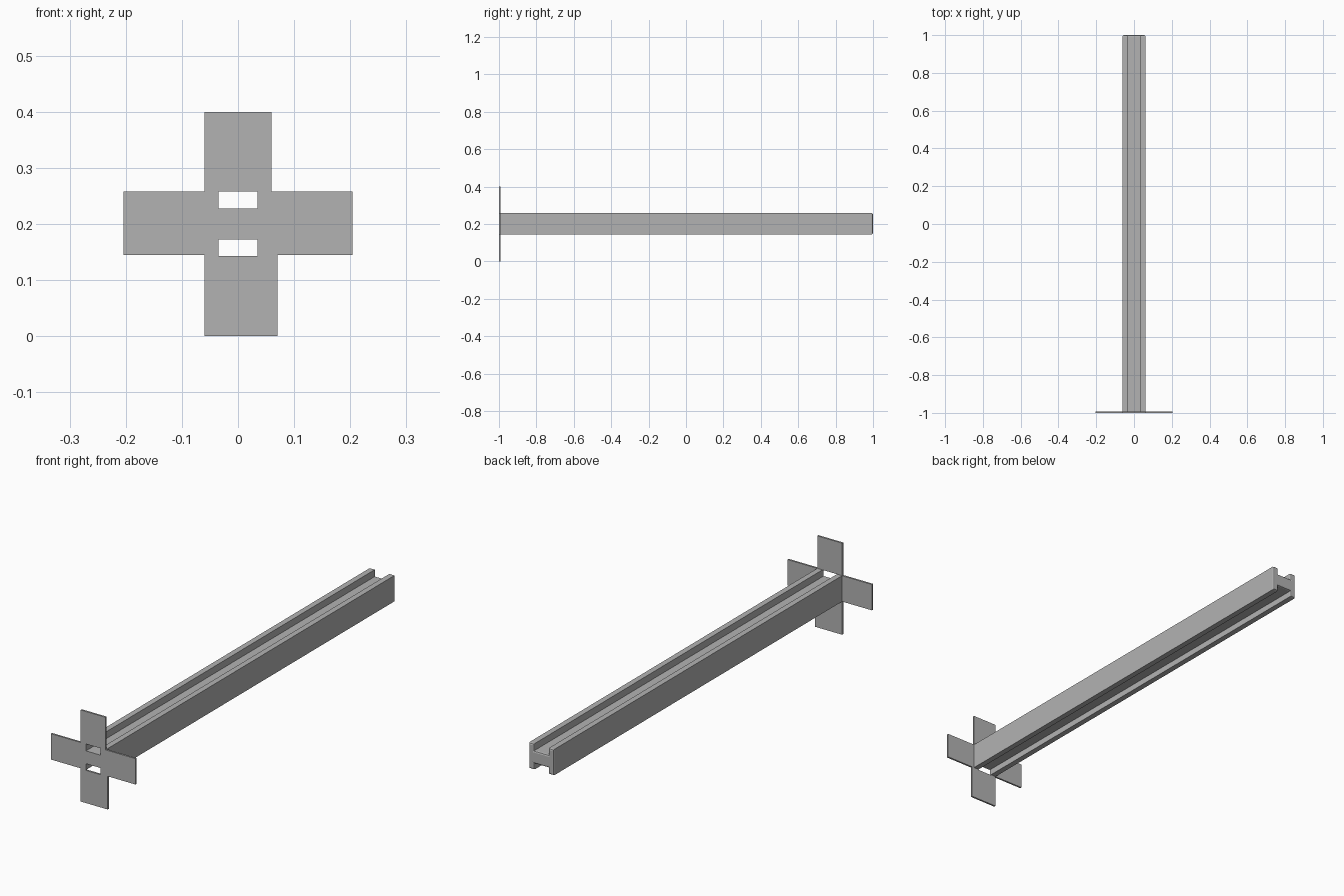
import bpy, bmesh
from mathutils import Vector

cube = bpy.data.objects.get("Cube")
if cube:
    bpy.data.objects.remove(cube, do_unlink=True)

GREY = (0.45, 0.45, 0.45, 1)
metal = bpy.data.materials.new("plain grey")
metal.use_nodes = True
metal.diffuse_color = GREY
metal.node_tree.nodes["Principled BSDF"].inputs["Base Color"].default_value = GREY


def extrude_profile(name, profile, y0, y1, end_bevel=0):
    """Extrude an x-z outline from y0 to y1, optionally easing the far end."""
    bm = bmesh.new()
    face = bm.faces.new([bm.verts.new((x, y0, z)) for x, z in profile])
    new = bmesh.ops.extrude_face_region(bm, geom=[face])["geom"]
    moved = [g for g in new if isinstance(g, bmesh.types.BMVert)]
    bmesh.ops.translate(bm, verts=moved, vec=Vector((0, y1 - y0, 0)))
    bmesh.ops.recalc_face_normals(bm, faces=bm.faces[:])
    if end_bevel:
        rim = [e for e in bm.edges if all(v.co.y > y1 - 1e-4 for v in e.verts)]
        bmesh.ops.bevel(bm, geom=rim, offset=end_bevel, segments=2,
                        profile=0.5, affect='EDGES')
    mesh = bpy.data.meshes.new(name)
    bm.to_mesh(mesh)
    bm.free()
    mesh.materials.append(metal)
    obj = bpy.data.objects.new(name, mesh)
    bpy.context.collection.objects.link(obj)
    return obj


def rect(x0, x1, z0, z1):
    return [(x0, z0), (x1, z0), (x1, z1), (x0, z1)]


FRONT, BACK = -1.0, -0.992
BOTTOM, TOP = 0.145, 0.258          # beam height range
WEB_LOW, WEB_HIGH = 0.172, 0.228    # web between the two channels
HALF, CHANNEL = 0.06, 0.035         # half widths

# H-section beam
beam = [(-HALF, BOTTOM), (-CHANNEL, BOTTOM), (-CHANNEL, WEB_LOW),
        (CHANNEL, WEB_LOW), (CHANNEL, BOTTOM), (HALF, BOTTOM),
        (HALF, TOP), (CHANNEL, TOP), (CHANNEL, WEB_HIGH),
        (-CHANNEL, WEB_HIGH), (-CHANNEL, TOP), (-HALF, TOP)]
extrude_profile("beam", beam, BACK, 1.0, end_bevel=0.007)

# Cross-shaped end plate, lower arm slightly wider
cross = [(-HALF, 0), (0.07, 0), (0.07, BOTTOM), (0.204, BOTTOM),
         (0.204, TOP), (HALF, TOP), (HALF, 0.4), (-HALF, 0.4),
         (-HALF, TOP), (-0.204, TOP), (-0.204, BOTTOM), (-HALF, BOTTOM)]
plate = extrude_profile("end_plate", cross, FRONT, BACK)

# Slots through the plate where the channels open
for name, z0, z1 in (("upper_slot", WEB_HIGH, TOP), ("lower_slot", 0.143, WEB_LOW)):
    cutter = extrude_profile(name, rect(-CHANNEL, CHANNEL, z0, z1), FRONT - 0.05, BACK + 0.05)
    cutter.hide_render = True
    mod = plate.modifiers.new(name, 'BOOLEAN')
    mod.operation = 'DIFFERENCE'
    mod.solver = 'EXACT'
    mod.object = cutter
    bpy.context.view_layer.objects.active = plate
    bpy.ops.object.modifier_apply(modifier=mod.name)
    bpy.data.objects.remove(cutter, do_unlink=True)
